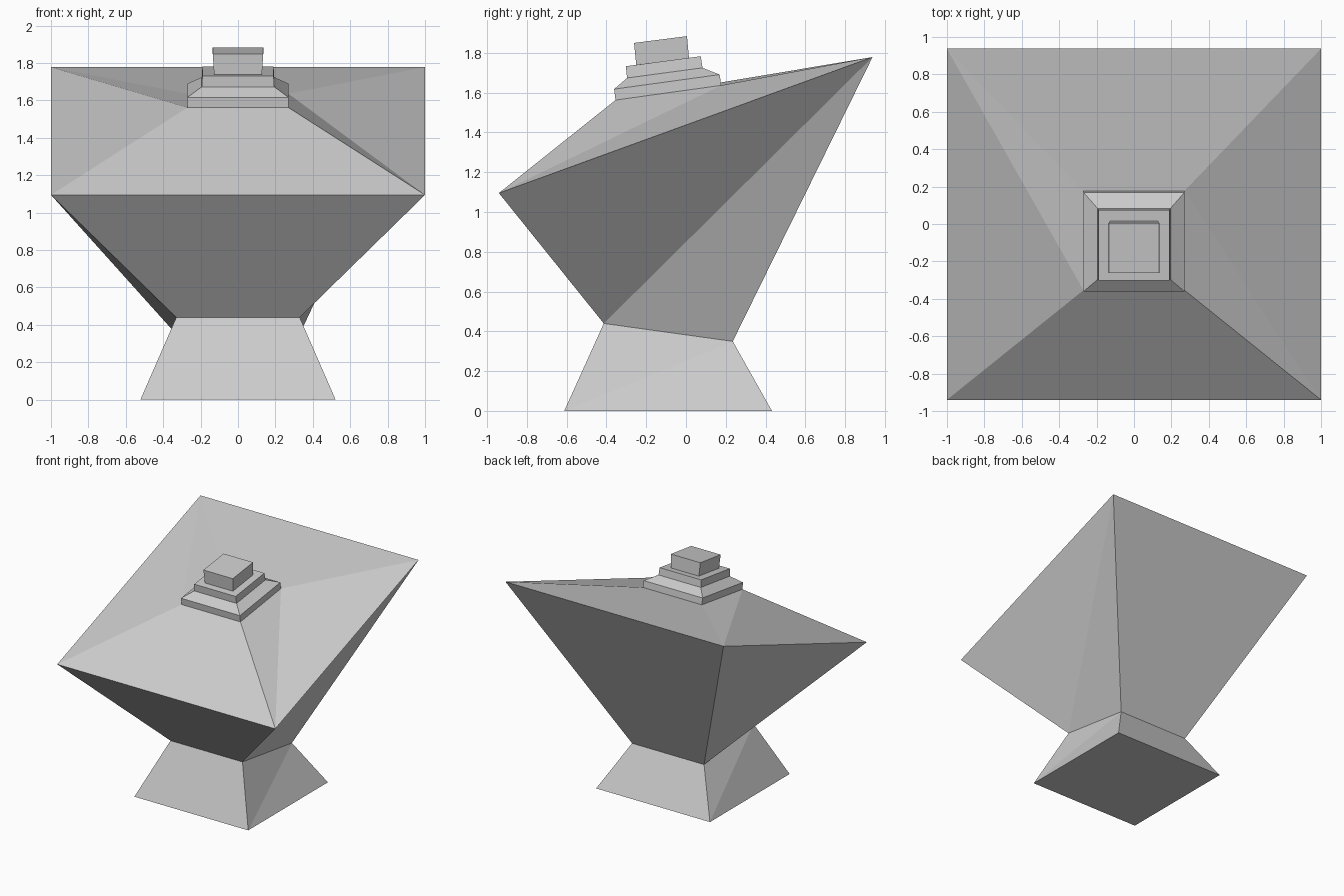
import bpy
import bmesh

if "Cube" in bpy.data.objects:
    bpy.data.objects.remove(bpy.data.objects["Cube"])

stone = bpy.data.materials.new("grey stone")
stone.diffuse_color = (0.6, 0.6, 0.6, 1)
stone.use_nodes = True
stone.node_tree.nodes["Principled BSDF"].inputs["Base Color"].default_value = stone.diffuse_color

# Tilted square sections: (half width, front y, front z, back y, back z)
FOOT = (0.522, -0.612, 0.0, 0.432, 0.0)
NECK = (0.33, -0.413, 0.44, 0.235, 0.35)
RIM = (1.0, -0.94, 1.095, 0.937, 1.778)
COLLAR = (0.27, -0.354, 1.562, 0.177, 1.636)
STEPS = [
    COLLAR,
    (0.27, -0.361, 1.617, 0.169, 1.690),
    (0.194, -0.296, 1.673, 0.083, 1.724),
    (0.19, -0.302, 1.732, 0.074, 1.782),
    (0.128, -0.250, 1.739, 0.015, 1.774),
    (0.135, -0.261, 1.849, 0.005, 1.883),
]


def loft(name, sections, cap_bottom=False, cap_top=False):
    """Join square sections, splitting each twisted side the same way round."""
    bm = bmesh.new()
    rings = []
    for w, yf, zf, yb, zb in sections:
        corners = ((-w, yf, zf), (w, yf, zf), (w, yb, zb), (-w, yb, zb))
        rings.append([bm.verts.new(c) for c in corners])
    for low, high in zip(rings, rings[1:]):
        for i in range(4):
            j = (i + 1) % 4
            bm.faces.new((low[i], low[j], high[j]))
            bm.faces.new((low[i], high[j], high[i]))
    if cap_bottom:
        bm.faces.new(rings[0][::-1])
    if cap_top:
        bm.faces.new(rings[-1])
    mesh = bpy.data.meshes.new(name)
    bm.to_mesh(mesh)
    bm.free()
    mesh.materials.append(stone)
    obj = bpy.data.objects.new(name, mesh)
    bpy.context.collection.objects.link(obj)
    return obj


# Flared foot
loft("pedestal", [FOOT, NECK], cap_bottom=True)
# Leaning bowl-shaped underside
loft("body", [NECK, RIM])
# Sloping roof over the body
loft("roof", [RIM, COLLAR])
# Stepped cap with a small block on top
loft("stepped_cap", STEPS, cap_top=True)
